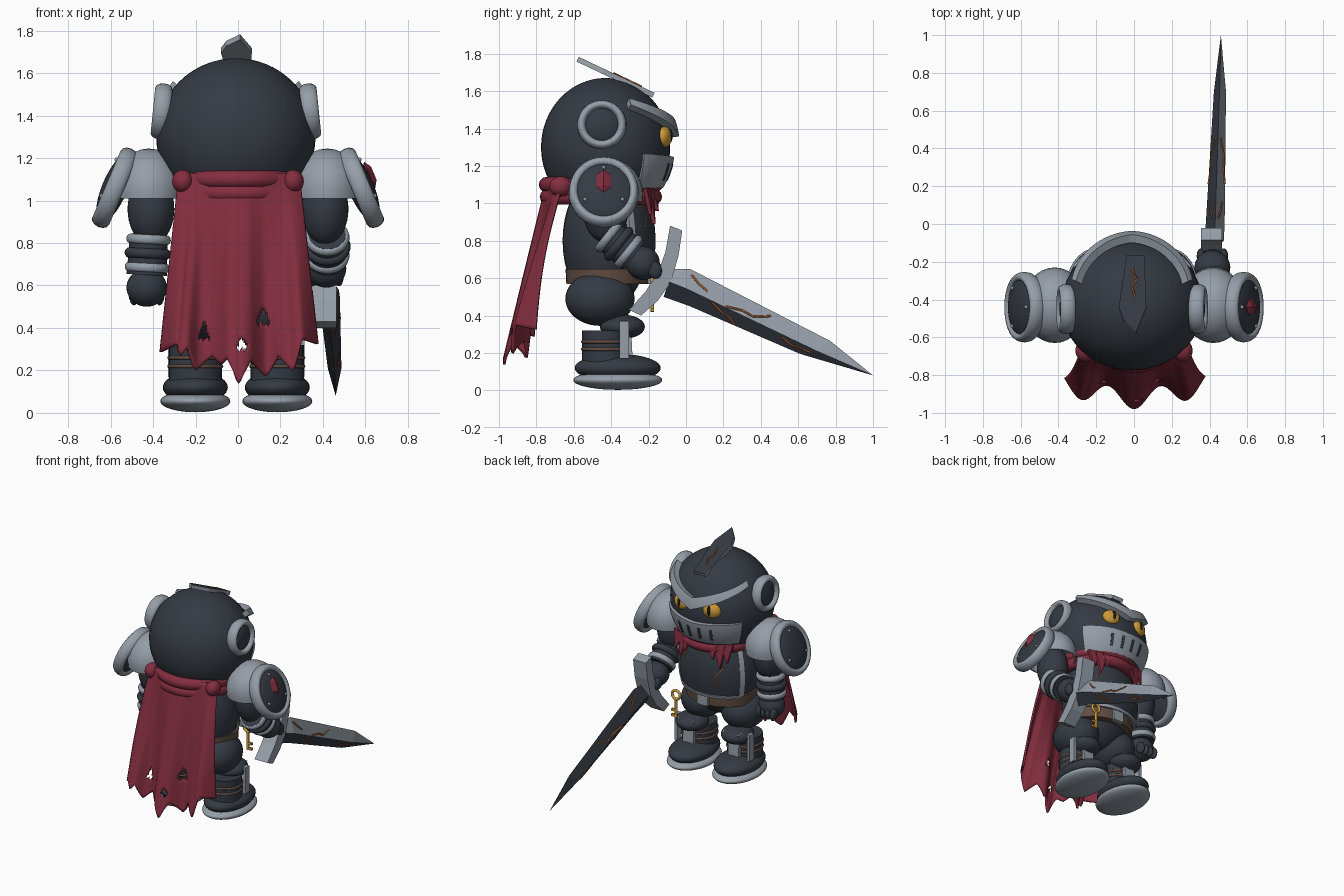
import bpy, bmesh, math
from mathutils import Vector, Matrix

if "Cube" in bpy.data.objects:
    bpy.data.objects.remove(bpy.data.objects["Cube"])


def material(name, rgb):
    m = bpy.data.materials.new(name)
    m.use_nodes = True
    m.diffuse_color = (*rgb, 1)
    m.node_tree.nodes["Principled BSDF"].inputs["Base Color"].default_value = (*rgb, 1)
    return m


DARK = material("dark armour", (0.035, 0.043, 0.057))
GREY = material("steel grey", (0.30, 0.34, 0.39))
RED = material("crimson cloth", (0.23, 0.027, 0.05))
ORANGE = material("ember orange", (0.42, 0.11, 0.02))
GOLD = material("gold", (0.62, 0.33, 0.04))
BROWN = material("leather brown", (0.12, 0.075, 0.055))
BLACK = material("pupil black", (0.008, 0.008, 0.01))


def finish(name, mat, scale=(1, 1, 1), smooth=True):
    o = bpy.context.object
    o.name, o.scale = name, scale
    o.data.materials.append(mat)
    if smooth:
        bpy.ops.object.shade_smooth_by_angle(angle=math.radians(40))
    return o


def ball(name, mat, loc, radii, rot=(0, 0, 0), seg=32, rings=20, smooth=True):
    bpy.ops.mesh.primitive_uv_sphere_add(segments=seg, ring_count=rings, radius=1, location=loc, rotation=rot)
    return finish(name, mat, radii, smooth)


def tube(name, mat, a, b, r0, r1=None, seg=24, squash=1):
    a, b = Vector(a), Vector(b)
    rot = Vector((0, 0, 1)).rotation_difference(b - a).to_euler()
    bpy.ops.mesh.primitive_cone_add(vertices=seg, radius1=r0, radius2=r1 or r0, depth=(b - a).length,
                                    location=(a + b) / 2, rotation=rot)
    return finish(name, mat, (1, squash, 1))


def ring(name, mat, loc, major, minor, rot=(0, 0, 0), scale=(1, 1, 1)):
    bpy.ops.mesh.primitive_torus_add(major_radius=major, minor_radius=minor, major_segments=40,
                                     minor_segments=12, location=loc, rotation=rot)
    return finish(name, mat, scale)


def box(name, mat, loc, size, rot=(0, 0, 0)):
    bpy.ops.mesh.primitive_cube_add(size=1, location=loc, rotation=rot)
    return finish(name, mat, size, False)


def from_bmesh(name, bm, mats, smooth=False):
    bmesh.ops.recalc_face_normals(bm, faces=bm.faces)
    me = bpy.data.meshes.new(name)
    bm.to_mesh(me)
    bm.free()
    for m in mats:
        me.materials.append(m)
    me.polygons.foreach_set("use_smooth", [smooth] * len(me.polygons))
    o = bpy.data.objects.new(name, me)
    bpy.context.collection.objects.link(o)
    return o


def prism(name, mats, pts, offset, inset=0):
    bm = bmesh.new()
    lo = [bm.verts.new(p) for p in pts]
    hi = [bm.verts.new(Vector(p) + Vector(offset)) for p in pts]
    bm.faces.new(lo)
    top = bm.faces.new(hi)
    for i in range(len(pts)):
        j = (i + 1) % len(pts)
        bm.faces.new((lo[i], lo[j], hi[j], hi[i]))
    if inset:
        bmesh.ops.inset_region(bm, faces=[top], thickness=inset)
        top.material_index = 1
    return from_bmesh(name, bm, mats)


def on_ellipsoid(c, r, lon, lat):
    lon, lat = math.radians(lon), math.radians(lat)
    return Vector((c[0] + r[0] * math.sin(lon) * math.cos(lat),
                   c[1] + r[1] * math.cos(lon) * math.cos(lat), c[2] + r[2] * math.sin(lat)))


def shell(name, mat, c, r, lons, low, high, thick, nu=32, nv=8):
    # curved plate on an ellipsoid; low and high give latitude along the plate
    bm = bmesh.new()
    g = []
    for i in range(nu + 1):
        t = 2 * i / nu - 1
        lon = lons[0] + (lons[1] - lons[0]) * i / nu
        g.append([bm.verts.new(on_ellipsoid(c, r, lon, low(t) + (high(t) - low(t)) * j / nv)) for j in range(nv + 1)])
    for i in range(nu):
        for j in range(nv):
            bm.faces.new((g[i][j], g[i + 1][j], g[i + 1][j + 1], g[i][j + 1]))
    bmesh.ops.remove_doubles(bm, verts=bm.verts, dist=1e-5)
    o = from_bmesh(name, bm, [mat], True)
    s = o.modifiers.new("thickness", "SOLIDIFY")
    s.thickness, s.offset = thick, 0
    e = o.modifiers.new("sharp edges", "EDGE_SPLIT")
    e.split_angle = math.radians(45)
    return o


def crack(name, pts, width=0.006):
    cu = bpy.data.curves.new(name, "CURVE")
    cu.dimensions, cu.bevel_depth, cu.bevel_resolution = "3D", width, 0
    sp = cu.splines.new("POLY")
    sp.points.add(len(pts) - 1)
    for p, q in zip(sp.points, pts):
        p.co = (*q, 1)
    cu.materials.append(ORANGE)
    bpy.context.collection.objects.link(bpy.data.objects.new(name, cu))


# head, brow, eyes and mouth guard
H = (-0.01, -0.43, 1.3)
ball("head", DARK, H, (0.375, 0.345, 0.37), seg=48, rings=32)
shell("brow", GREY, H, (0.395, 0.375, 0.395), (-66, 66), lambda t: 8 + 25 * abs(t), lambda t: 20 + 19 * abs(t), 0.045, 48)
shell("mouth_guard", GREY, H, (0.365, 0.355, 0.375), (-56, 56), lambda t: -34, lambda t: -5 - 3 * (1 - abs(t)), 0.03)
for k in range(4):
    lon = -21 + 14 * k
    shell("guard_slit", DARK, H, (0.381, 0.371, 0.391), (lon - 1.7, lon + 1.7), lambda t: -27, lambda t: -13, 0.006, 4)
for s in (1, -1):
    ball("eye", GOLD, (H[0] + s * 0.13, -0.115, 1.355), (0.066, 0.037, 0.056), (0, 0, -s * 0.3))
    ball("pupil", BLACK, (H[0] + s * 0.125, -0.088, 1.36), (0.016, 0.017, 0.038), (0, 0, -s * 0.3))
    ring("ear_rim", GREY, (H[0] + s * 0.35, -0.45, 1.42), 0.108, 0.024, (0, math.pi / 2 - s * 0.1, 0), (1, 1, 1.7))
    ball("ear_disc", DARK, (H[0] + s * 0.34, -0.45, 1.42), (0.045, 0.105, 0.105), (0, -s * 0.1, 0))

# crest
slope = lambda x, y: (x, y, 1.575 + (-0.2 - y) * 0.475)
crest = [(-0.04, -0.18), (0.055, -0.18), (0.065, -0.45), (0.01, -0.585), (-0.055, -0.52), (-0.08, -0.45)]
prism("crest", [GREY, DARK], [slope(*p) for p in crest], (0, 0.012, 0.025), 0.022)
crack("crest_crack", [Vector(slope(*p)) + Vector((0, 0.012, 0.025)) for p in
                      ((-0.01, -0.25), (0.015, -0.31), (-0.012, -0.34), (0.005, -0.4))])

# torso, chest plate and belt
T = (-0.01, -0.43, 0.8)
ball("torso", DARK, T, (0.28, 0.23, 0.37))
R = (0.305, 0.255, 0.40)
shell("chest_plate", DARK, T, R, (-58, 58), lambda t: -20, lambda t: 42, 0.025)
for s in (1, -1):
    shell("chest_trim", GREY, T, (0.31, 0.26, 0.405), (s * 58 - 4, s * 58 + 4), lambda t: -20, lambda t: 42, 0.03, 4)
shell("chest_hem", GREY, T, (0.31, 0.26, 0.405), (-58, 58), lambda t: -22, lambda t: -19, 0.03)
crack("chest_crack", [on_ellipsoid(T, (0.316, 0.266, 0.411), *p) for p in ((-38, 30), (-24, 20), (-32, 12), (-20, 2), (-26, -10))])
crack("chest_crack", [on_ellipsoid(T, (0.316, 0.266, 0.411), *p) for p in ((40, 32), (30, 20), (36, 10))])
tube("belt", BROWN, (-0.01, -0.42, 0.57), (-0.01, -0.42, 0.65), 0.265, 0.27, 40, 0.83)
box("belt_buckle", GREY, (-0.01, -0.2, 0.61), (0.09, 0.03, 0.085))

# key on the belt
ring("key_bow", GOLD, (0.21, -0.18, 0.59), 0.033, 0.01, (math.pi / 2, 0, 0))
tube("key_stem", GOLD, (0.21, -0.18, 0.56), (0.21, -0.18, 0.42), 0.01, seg=12)
for z in (0.43, 0.47):
    box("key_tooth", GOLD, (0.228, -0.18, z), (0.036, 0.016, 0.018))

for s in (1, -1):
    # leg and boot
    x = -0.008 + s * 0.193
    ball("thigh", DARK, (x * 0.88, -0.46, 0.49), (0.155, 0.185, 0.145))
    tube("boot_shaft", DARK, (x, -0.43, 0.1), (x, -0.43, 0.32), 0.125)
    ball("knee", DARK, (x, -0.34, 0.34), (0.115, 0.12, 0.065))
    box("shin_plate", GREY, (x, -0.32, 0.26), (0.09, 0.06, 0.2), (0.05, 0, 0))
    box("knee_plate", GREY, (x, -0.29, 0.365), (0.14, 0.07, 0.035), (-0.3, 0, 0))
    box("shin_side", GREY, (x + s * 0.115, -0.33, 0.27), (0.025, 0.05, 0.2))
    for z in (0.25, 0.21):
        ring("boot_strap", BROWN, (x, -0.43, z + 0.01), 0.123, 0.009)
    ball("foot", DARK, (x, -0.365, 0.12), (0.153, 0.23, 0.075))
    ball("sole", GREY, (x, -0.365, 0.055), (0.165, 0.238, 0.052))
    # shoulder and pauldron
    tilt = 0.4
    ball("upper_arm", DARK, (s * 0.41, -0.43, 0.96), (0.11, 0.12, 0.17))
    shell("shoulder_cap", GREY, (s * 0.42, -0.43, 1.05), (0.165, 0.195, 0.19), (-180, 180), lambda t: -12, lambda t: 90, 0.01)
    P = Vector((s * 0.58, -0.44, 1.06))
    normal = Vector((s * math.cos(tilt), 0, math.sin(tilt)))
    up = Vector((-s * math.sin(tilt), 0, math.cos(tilt)))
    ball("pauldron", DARK, P, (0.06, 0.165, 0.175), (0, -s * tilt, 0))
    ring("pauldron_rim", GREY, P, 0.16, 0.027, (0, math.pi / 2 - s * tilt, 0), (1.07, 1, 1.6))
    for dy, dz in ((0, 0.125), (0.1, -0.06), (-0.1, -0.06)):
        ball("rivet", GREY, P + normal * 0.043 + up * dz + Vector((0, dy, 0)), (0.011,) * 3, seg=10, rings=6)
    if s > 0:
        ball("pauldron_gem", RED, P + normal * 0.06 + up * 0.04, (0.025, 0.045, 0.068), (0, -tilt, 0), 4, 2, False)

    # forearm: raised on the sword side, hanging on the other
    if s > 0:
        elbow, wrist, fist = Vector((0.42, -0.43, 0.84)), Vector((0.42, -0.28, 0.72)), Vector((0.415, -0.23, 0.68))
    else:
        elbow, wrist, fist = Vector((-0.42, -0.43, 0.84)), Vector((-0.43, -0.43, 0.65)), Vector((-0.43, -0.43, 0.59))
    d = (wrist - elbow).normalized()
    tube("forearm", DARK, elbow, wrist, 0.088, 0.095)
    turn = Vector((0, 0, 1)).rotation_difference(d).to_euler()
    for f in (0.12, 0.82):
        ring("bracer_ring", GREY, elbow.lerp(wrist, f), 0.088, 0.017, turn, (1, 1, 1.3))
    ring("bracer_band", DARK, elbow.lerp(wrist, 0.47), 0.085, 0.025, turn)
    ball("fist", DARK, fist, (0.095, 0.09, 0.09))
    for k in range(4):
        ball("finger", DARK, fist + Vector((-0.06 + 0.04 * k, 0.06, -0.035)), (0.024, 0.04, 0.05), (0.4, 0, 0), 12, 8)

# sword: guard, grip, blade
guard = [(-0.085, 0.88), (-0.02, 0.855), (-0.04, 0.72), (-0.08, 0.58), (-0.15, 0.48), (-0.24, 0.4), (-0.305, 0.43),
         (-0.215, 0.53), (-0.15, 0.63), (-0.11, 0.74)]
prism("sword_guard", [GREY], [(0.355, y, z) for y, z in guard], (0.11, 0, 0))
tube("sword_grip", DARK, (0.415, -0.08, 0.61), (0.41, -0.36, 0.74), 0.035, seg=12)
ball("sword_pommel", GREY, (0.41, -0.38, 0.75), (0.045,) * 3, seg=16, rings=10)
# each station: upper edge, ridge, lower edge, centre x, half thickness
stations = [((-0.07, 0.65), (-0.09, 0.58), (-0.12, 0.5), 0.425, 0.05), ((0.02, 0.65), (0, 0.545), (0.02, 0.45), 0.43, 0.05),
            ((0.77, 0.265), (0.7, 0.21), (0.61, 0.195), 0.455, 0.032)]
tip = (0.46, 1.0, 0.08)
bm = bmesh.new()
rows = [[bm.verts.new(p) for p in ((x, *u), (x + h, *m), (x, *l), (x - h, *m))] for u, m, l, x, h in stations]
bm.faces.new(rows[0])
end = bm.verts.new(tip)
for a, b in zip(rows, rows[1:] + [[end] * 4]):
    for i in range(4):
        j = (i + 1) % 4
        f = bm.faces.new((a[i], a[j], end) if b[0] is end else (a[i], a[j], b[j], b[i]))
        f.material_index = int(i == 0)
from_bmesh("sword_blade", bm, [DARK, GREY])


def blade_point(t, v, side):
    (u0, m0, l0, x0, h0), (u1, m1, l1, x1, h1) = stations[1], stations[2]
    e0, e1 = (u0, u1) if v > 0 else (l0, l1)
    mid = Vector((x0 + side * h0, *m0)).lerp(Vector((x1 + side * h1, *m1)), t)
    edge = Vector((x0, *e0)).lerp(Vector((x1, *e1)), t)
    return mid.lerp(edge, abs(v))


for side in (1, -1):
    for path in (((0.02, 0.75), (0.08, 0.5), (0.15, 0.35)), ((0.2, -0.1), (0.28, -0.45), (0.35, -0.55), (0.4, -0.9)),
                 ((0.3, 0.05), (0.42, 0.25), (0.5, 0.2), (0.6, 0.7)), ((0.75, -0.2), (0.85, -0.5), (1, -0.4))):
        crack("blade_crack", [blade_point(t, v, side) for t, v in path])

# scarf with ragged ends
for z, r in ((1.1, 0.29), (1.035, 0.285)):
    ring("scarf_roll", RED, (0, -0.455, z), r, 0.042, (0, 0, 0), (0.93, 1, 1))
for s in (1, -1):
    for dx, drop in ((0.1, 0.1), (0.15, 0.17), (0.2, 0.12)):
        y = -0.14 - dx * 0.35
        prism("scarf_tatter", [RED], [(s * (dx - 0.045), y, 1.08), (s * (dx + 0.05), y - 0.02, 1.08),
                                      (s * (dx + 0.02), y + 0.01, 1.06 - drop)], (0, 0.02, 0))
    ball("cape_knot", RED, (s * 0.26, -0.67, 1.09), (0.05, 0.06, 0.055))

# cape with folds, torn hem and holes
hem = [(-0.38, 0.28), (-0.28, 0.33), (-0.27, 0.27), (-0.23, 0.31), (-0.19, 0.2), (-0.12, 0.27), (-0.08, 0.23), (-0.05, 0.26),
       (0.01, 0.14), (0.07, 0.25), (0.14, 0.17), (0.19, 0.27), (0.26, 0.2), (0.31, 0.35), (0.4, 0.32)]
holes = [(-0.16, 0.35), (0.12, 0.42), (0.02, 0.3)]


def hem_height(x):
    for (x0, z0), (x1, z1) in zip(hem, hem[1:]):
        if x <= x1:
            return z0 + (z1 - z0) * max(0, (x - x0) / (x1 - x0))
    return hem[-1][1]


bm = bmesh.new()
NU, NV = 84, 40
grid = []
for i in range(NU + 1):
    u = 2 * i / NU - 1
    col = []
    for j in range(NV + 1):
        v = j / NV
        x = 0.005 + u * (0.285 + 0.09 * v)
        z = 1.13 + v * (hem_height(0.01 + u * 0.375) - 1.13)
        y = -0.745 + 0.085 * u * u - 0.18 * v - 0.055 * v * math.cos(2 * math.pi * x / 0.28)
        col.append(bm.verts.new((x, y, z)))
    grid.append(col)
for i in range(NU):
    for j in range(NV):
        quad = (grid[i][j], grid[i + 1][j], grid[i + 1][j + 1], grid[i][j + 1])
        c = sum((q.co for q in quad), Vector()) / 4
        if not any(0 < c.z - hz < 0.07 and abs(c.x - hx) < 0.032 * (1 - (c.z - hz) / 0.07) for hx, hz in holes):
            bm.faces.new(quad)
bmesh.ops.delete(bm, geom=[v for v in bm.verts if not v.link_faces], context="VERTS")
cape = from_bmesh("cape", bm, [RED], True)
cape.modifiers.new("thickness", "SOLIDIFY").thickness = 0.014
